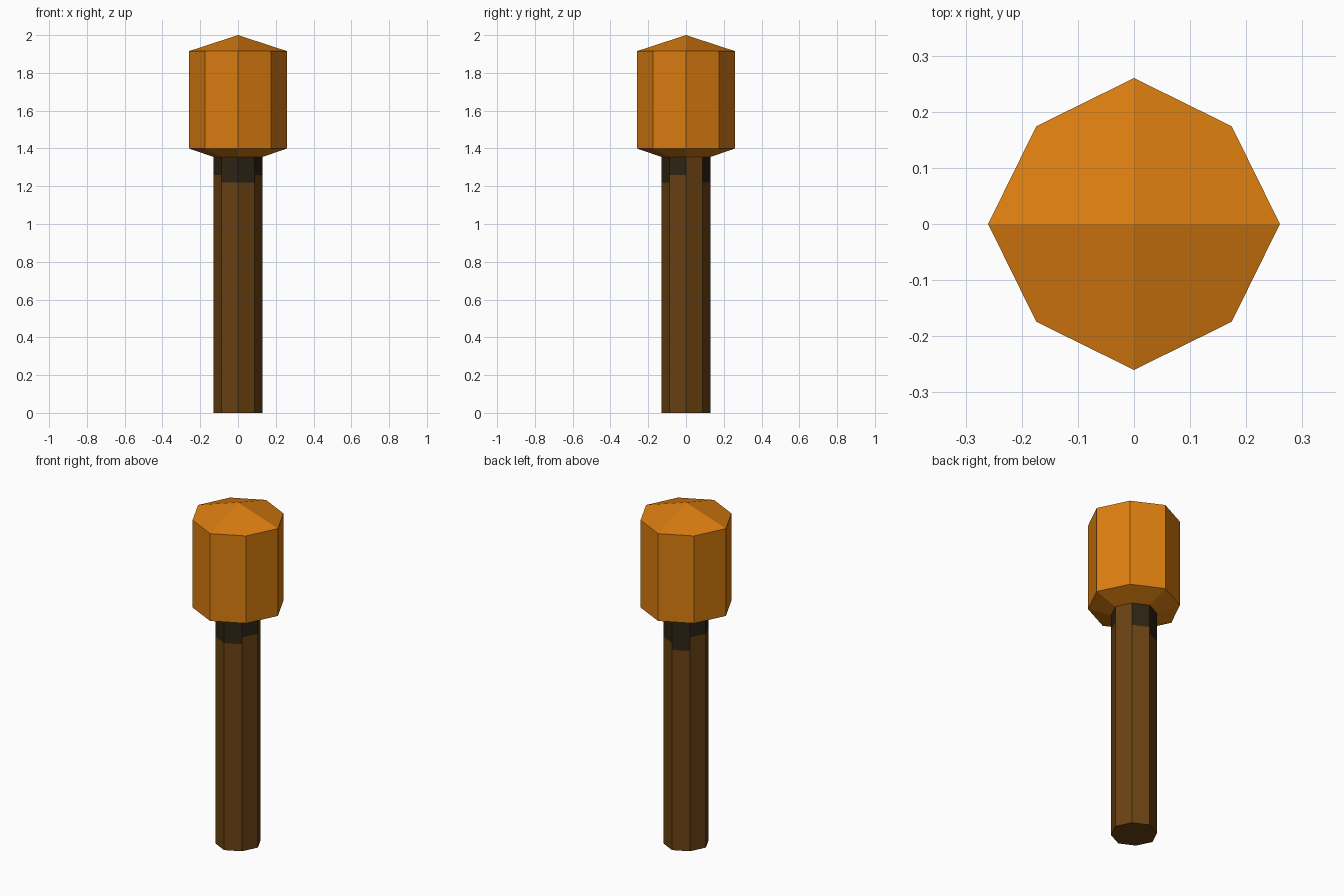
import bpy
import bmesh

cube = bpy.data.objects.get("Cube")
if cube:
    bpy.data.objects.remove(cube, do_unlink=True)


def material(name, color):
    mat = bpy.data.materials.new(name)
    mat.use_nodes = True
    mat.diffuse_color = (*color, 1)
    mat.node_tree.nodes["Principled BSDF"].inputs["Base Color"].default_value = (*color, 1)
    return mat


ORANGE = material("flame orange", (0.71, 0.205, 0.005))
BROWN = material("wood brown", (0.141, 0.053, 0.006))
CHAR = material("charred wood", (0.026, 0.018, 0.007))

# Eight-sided outline: four points on the axes, four corners pulled in slightly
CORNER = 0.67
OUTLINE = [(1, 0), (CORNER, CORNER), (0, 1), (-CORNER, CORNER),
           (-1, 0), (-CORNER, -CORNER), (0, -1), (CORNER, -CORNER)]


def ring(bm, radius, z):
    return [bm.verts.new((x * radius, y * radius, z)) for x, y in OUTLINE]


def finish(bm, name, materials):
    mesh = bpy.data.meshes.new(name)
    bm.to_mesh(mesh)
    bm.free()
    for mat in materials:
        mesh.materials.append(mat)
    obj = bpy.data.objects.new(name, mesh)
    bpy.context.scene.collection.objects.link(obj)
    return obj


HANDLE_R, HEAD_R = 0.13, 0.26
NECK_Z = 1.355

# Torch head: flared underside, straight sides, shallow four-panel cap
bm = bmesh.new()
rings = [ring(bm, HANDLE_R, NECK_Z), ring(bm, HEAD_R, 1.4), ring(bm, HEAD_R, 1.915)]
for low, high in zip(rings, rings[1:]):
    for i in range(8):
        j = (i + 1) % 8
        bm.faces.new((low[i], low[j], high[j], high[i]))
apex = bm.verts.new((0, 0, 2))
top = rings[-1]
for i in range(0, 8, 2):
    bm.faces.new((apex, top[i], top[i + 1], top[(i + 2) % 8]))
finish(bm, "torch_head", [ORANGE])

# Handle: each side is burnt down to its own height below the head
CHAR_BOTTOM = [NECK_Z, 1.22, 1.18, 1.26, 1.26, 1.22, 1.22, 1.26]
bm = bmesh.new()
base, neck = ring(bm, HANDLE_R, 0), ring(bm, HANDLE_R, NECK_Z)
bm.faces.new(base[::-1])
bm.faces.new(neck)
for i, burn_z in enumerate(CHAR_BOTTOM):
    j = (i + 1) % 8
    if burn_z == NECK_Z:
        bm.faces.new((base[i], base[j], neck[j], neck[i]))
        continue
    left, right = [bm.verts.new((base[k].co.x, base[k].co.y, burn_z)) for k in (i, j)]
    bm.faces.new((base[i], base[j], right, left))
    bm.faces.new((left, right, neck[j], neck[i])).material_index = 1
finish(bm, "handle", [BROWN, CHAR])
